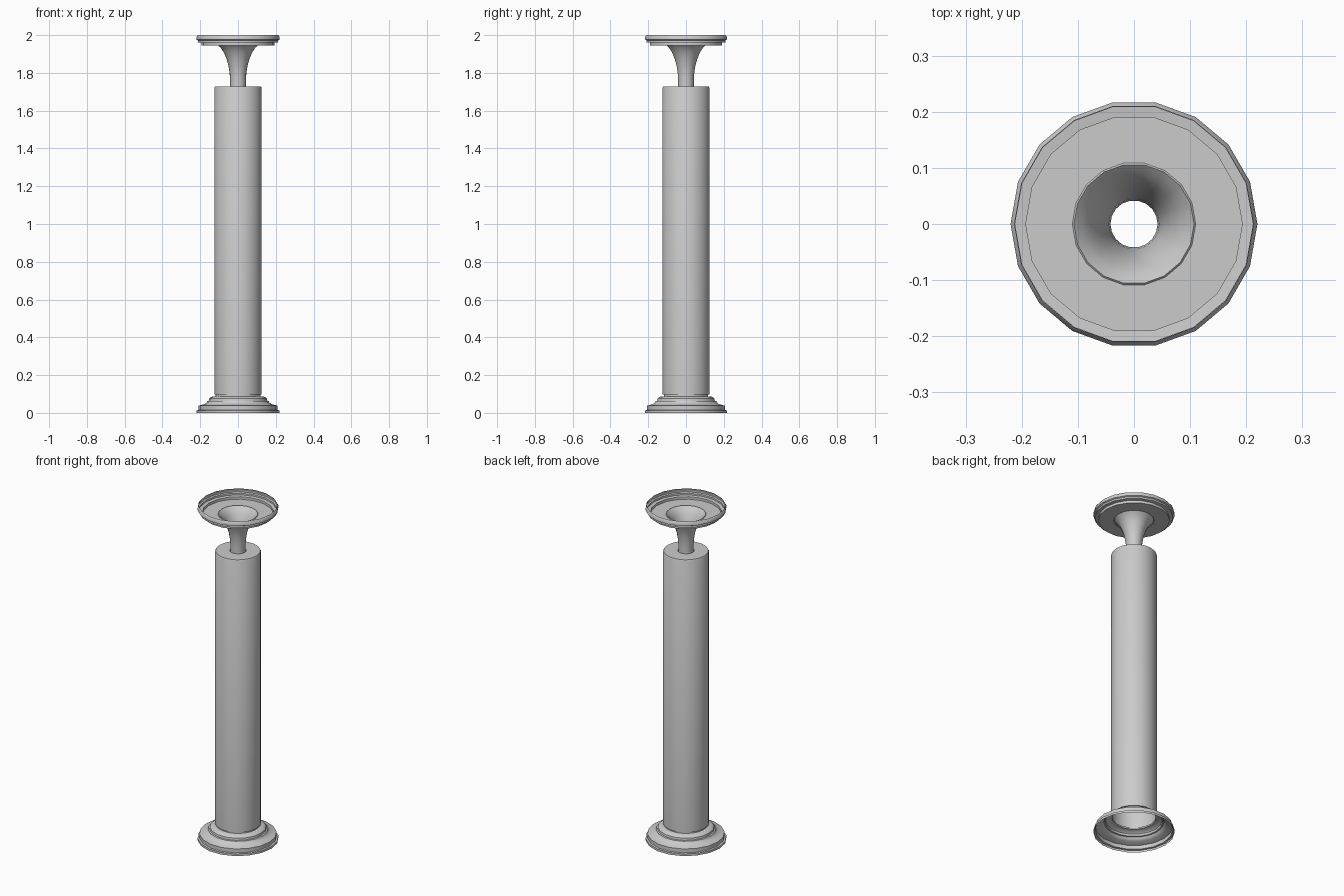
import bpy
import bmesh
from math import pi, radians
from mathutils import Matrix

cube = bpy.data.objects.get("Cube")
if cube:
    bpy.data.objects.remove(cube, do_unlink=True)

SIDES = 18

stone = bpy.data.materials.new("light_grey_stone")
stone.use_nodes = True
colour = (0.6, 0.6, 0.6, 1)
stone.diffuse_color = colour
stone.node_tree.nodes["Principled BSDF"].inputs["Base Color"].default_value = colour


def lathe(name, profile):
    """Turn an open (radius, height) profile into a thin shell around z."""
    bm = bmesh.new()
    rings = []
    for radius, height in profile:
        ring = bmesh.ops.create_circle(bm, segments=SIDES, radius=radius,
                                       matrix=Matrix.Translation((0, 0, height))
                                       @ Matrix.Rotation(pi / 2, 4, "Z"))
        rings.append(ring["verts"])
    for low, high in zip(rings, rings[1:]):
        for i in range(SIDES):
            j = (i + 1) % SIDES
            bm.faces.new((low[i], low[j], high[j], high[i]))
    mesh = bpy.data.meshes.new(name)
    bm.to_mesh(mesh)
    bm.free()
    mesh.materials.append(stone)
    obj = bpy.data.objects.new(name, mesh)
    bpy.context.collection.objects.link(obj)
    bpy.context.view_layer.objects.active = obj
    for other in bpy.context.selected_objects:
        other.select_set(False)
    obj.select_set(True)
    bpy.ops.object.shade_smooth_by_angle(angle=radians(35))
    return obj


# Stepped foot, open underneath
lathe("base", [(0.22, 0), (0.22, 0.013), (0.21, 0.015), (0.21, 0.038),
               (0.178, 0.046), (0.165, 0.056), (0.163, 0.062), (0.155, 0.064),
               (0.153, 0.076), (0.142, 0.085), (0.118, 0.088), (0.118, 0.097)])

# Hollow shaft with an annular cap
lathe("shaft", [(0.118, 0.097), (0.125, 0.097), (0.125, 1.722),
                (0.122, 1.728), (0.045, 1.728)])

# Flared neck
lathe("neck", [(0.042, 1.715), (0.042, 1.77), (0.045, 1.805), (0.051, 1.84),
               (0.061, 1.875), (0.076, 1.91), (0.092, 1.934), (0.107, 1.948),
               (0.11, 1.945)])

# Shallow dish with a stepped rim
lathe("dish", [(0.11, 1.945), (0.193, 1.945), (0.193, 1.96), (0.212, 1.962),
               (0.212, 1.972), (0.22, 1.976), (0.22, 1.99), (0.213, 2.0)])
